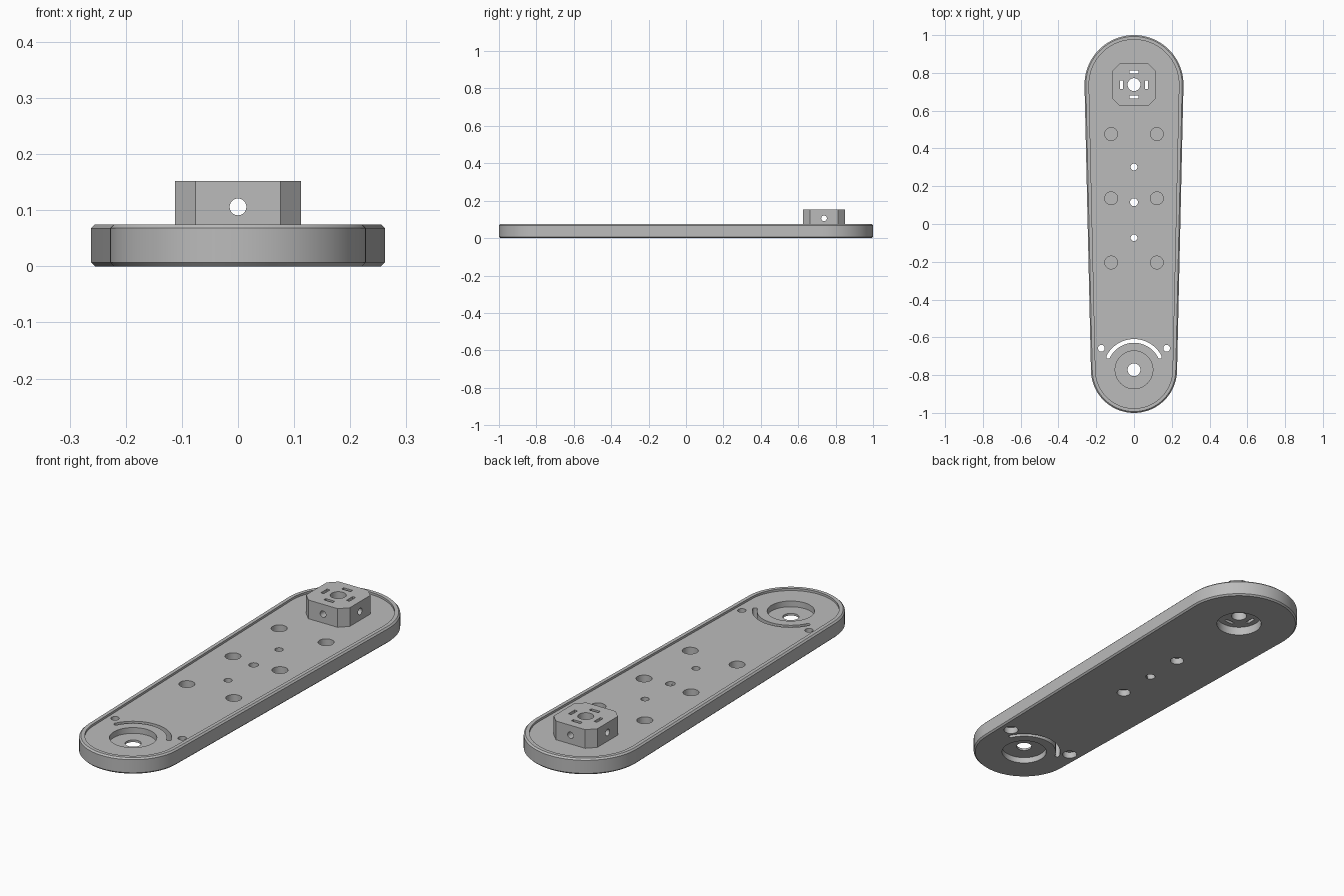
import bpy, bmesh
from math import sin, cos, pi, asin, radians
from mathutils import Matrix

if "Cube" in bpy.data.objects:
    bpy.data.objects.remove(bpy.data.objects["Cube"], do_unlink=True)

grey = bpy.data.materials.new("machined grey")
grey.use_nodes = True
grey.diffuse_color = (0.5, 0.5, 0.5, 1)
grey.node_tree.nodes["Principled BSDF"].inputs["Base Color"].default_value = (0.5, 0.5, 0.5, 1)

BACK_Y, BACK_R = 0.738, 0.262
FRONT_Y, FRONT_R = -0.772, 0.228
TOP, FLOOR, BOSS_TOP = 0.075, 0.065, 0.152


def arc(cx, cy, r, a0, a1, n):
    return [(cx + r * cos(a0 + (a1 - a0) * i / n), cy + r * sin(a0 + (a1 - a0) * i / n))
            for i in range(n + 1)]


def circle(x, y, r, n=40):
    return arc(x, y, r, 0, 2 * pi, n)[:-1]


def box(x, y, w, h):
    return [(x - w / 2, y - h / 2), (x + w / 2, y - h / 2),
            (x + w / 2, y + h / 2), (x - w / 2, y + h / 2)]


def loft(name, rings):
    """Skin a stack of (outline, z) rings and cap both ends."""
    bm = bmesh.new()
    loops = [[bm.verts.new((x, y, z)) for x, y in pts] for pts, z in rings]
    for a, b in zip(loops, loops[1:]):
        for i in range(len(a)):
            j = (i + 1) % len(a)
            bm.faces.new((a[i], a[j], b[j], b[i]))
    bm.faces.new(loops[0][::-1])
    bm.faces.new(loops[-1])
    bmesh.ops.recalc_face_normals(bm, faces=bm.faces)
    mesh = bpy.data.meshes.new(name)
    bm.to_mesh(mesh)
    bm.free()
    mesh.materials.append(grey)
    obj = bpy.data.objects.new(name, mesh)
    bpy.context.collection.objects.link(obj)
    return obj


def cut(target, pts, z0, z1, matrix=None):
    """Subtract a prism from the target and discard the cutter."""
    cutter = loft("cutter", [(pts, z0), (pts, z1)])
    cutter.hide_render = True
    if matrix:
        cutter.data.transform(matrix)
    mod = target.modifiers.new("cut", "BOOLEAN")
    mod.operation, mod.solver, mod.object = "DIFFERENCE", "EXACT", cutter
    bpy.context.view_layer.update()
    graph = bpy.context.evaluated_depsgraph_get()
    result = bpy.data.meshes.new_from_object(target.evaluated_get(graph))
    target.modifiers.clear()
    target.data = result
    bpy.data.objects.remove(cutter, do_unlink=True)


def outline(inset):
    """Tapered capsule around the two end centres."""
    tilt = -asin((BACK_R - FRONT_R) / (BACK_Y - FRONT_Y))
    return (arc(0, BACK_Y, BACK_R - inset, tilt, pi - tilt, 48)
            + arc(0, FRONT_Y, FRONT_R - inset, pi - tilt, 2 * pi + tilt, 48))


# Tapered plate: chamfered edges, raised rim and sunken floor
plate = loft("arm_plate", [(outline(0.007), 0), (outline(0), 0.007), (outline(0), 0.068),
                           (outline(0.007), TOP), (outline(0.024), TOP), (outline(0.024), FLOOR)])

# Octagonal boss at the back end
h, f = 0.1125, 0.0755
quarter = [(h, -f), (h, f)]
octagon = []
for k in range(4):
    c, s = round(cos(k * pi / 2)), round(sin(k * pi / 2))
    octagon += [(x * c - y * s, x * s + y * c + BACK_Y) for x, y in quarter]
boss = loft("hub_boss", [(octagon, FLOOR), (octagon, BOSS_TOP)])

# Centre bore and four slots run through boss and plate
for part in (plate, boss):
    cut(part, circle(0, BACK_Y, 0.034), -0.1, 0.3)
    for side in (-1, 1):
        cut(part, box(side * 0.066, BACK_Y, 0.015, 0.046), -0.1, 0.3)
        cut(part, box(0, BACK_Y + side * 0.066, 0.046, 0.015), -0.1, 0.3)

# Cross-drilled set screw holes in the boss
place = Matrix.Translation((0, BACK_Y, 0.106))
cut(boss, circle(0, 0, 0.015, 24), -0.2, 0.2, place @ Matrix.Rotation(pi / 2, 4, "X"))
cut(boss, circle(0, 0, 0.015, 24), -0.2, 0.2, place @ Matrix.Rotation(pi / 2, 4, "Y"))

# Underside bore below the boss
cut(plate, circle(0, BACK_Y, 0.1), -0.1, 0.04)

# Bearing seat at the front end, open above and below
cut(plate, circle(0, FRONT_Y, 0.1), 0.038, 0.2)
cut(plate, circle(0, FRONT_Y, 0.1), -0.1, 0.028)
cut(plate, circle(0, FRONT_Y, 0.034), -0.1, 0.2)

# Curved slot around the bearing seat, with rounded ends
a, mid, w = radians(27), 0.153, 0.01
slot = (arc(0, FRONT_Y, mid + w, a, pi - a, 32)
        + arc(-mid * cos(a), FRONT_Y + mid * sin(a), w, pi - a, 2 * pi - a, 8)[1:-1]
        + arc(0, FRONT_Y, mid - w, pi - a, a, 32)
        + arc(mid * cos(a), FRONT_Y + mid * sin(a), w, pi + a, 2 * pi + a, 8)[1:-1])
cut(plate, slot, -0.1, 0.2)

# Counterbored screw holes beside the slot
for side in (-1, 1):
    cut(plate, circle(side * 0.173, -0.658, 0.018, 24), -0.1, 0.2)
    cut(plate, circle(side * 0.173, -0.658, 0.032, 24), -0.1, 0.03)

# Holes along the centre line, the outer two counterbored below
for y, r in ((0.302, 0.018), (0.115, 0.021), (-0.073, 0.018)):
    cut(plate, circle(0, y, r, 24), -0.1, 0.2)
    if r < 0.02:
        cut(plate, circle(0, y, 0.03, 24), -0.1, 0.03)

# Six blind pockets in the top
for side in (-1, 1):
    for y in (0.476, 0.136, -0.204):
        cut(plate, circle(side * 0.121, y, 0.034, 32), 0.03, 0.2)

# Smooth round walls, sharp edges
for part in (plate, boss):
    bpy.ops.object.select_all(action="DESELECT")
    part.select_set(True)
    bpy.context.view_layer.objects.active = part
    bpy.ops.object.shade_smooth_by_angle(angle=radians(30))
